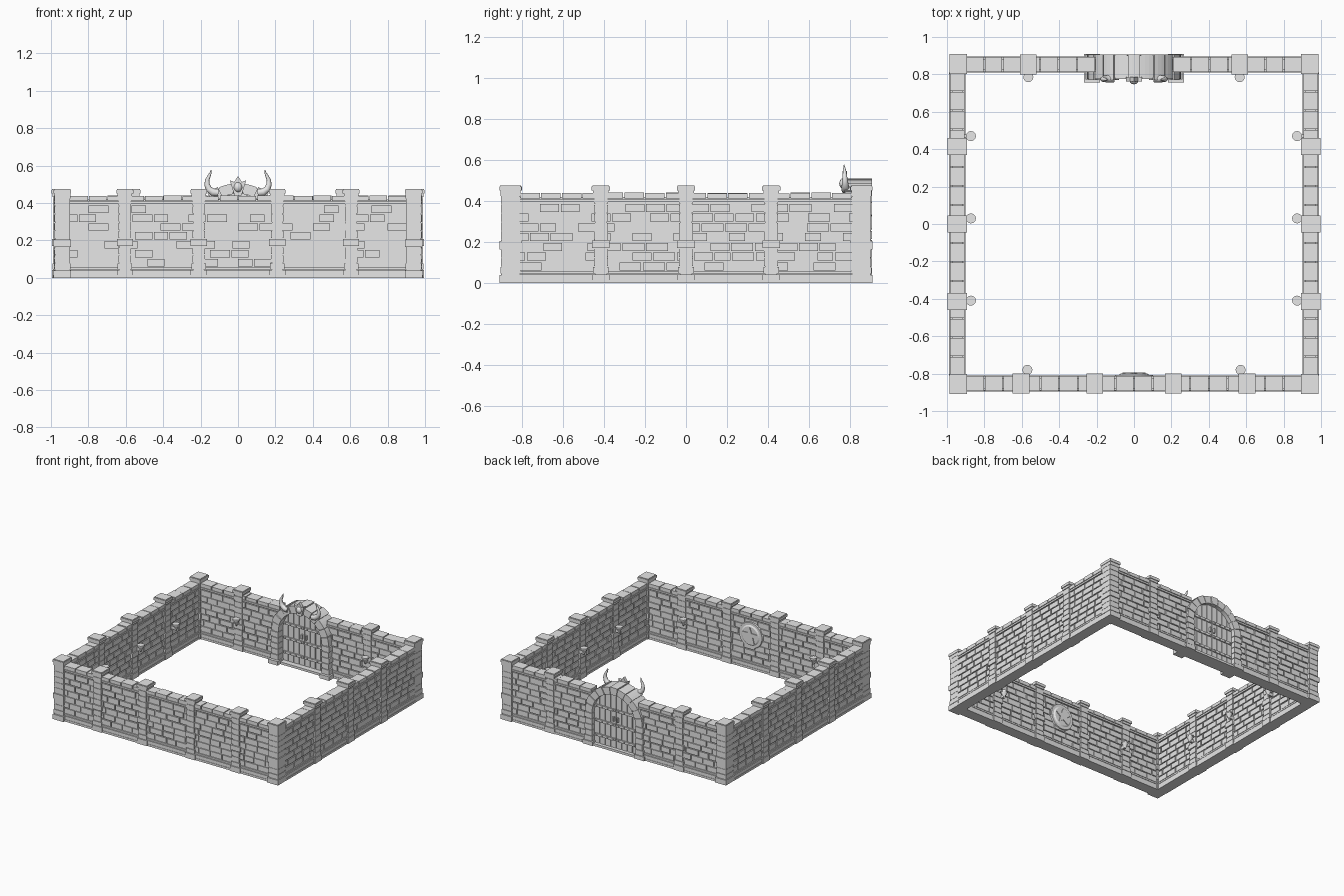
import bpy, bmesh, math, random
from mathutils import Matrix, Vector

if "Cube" in bpy.data.objects:
    bpy.data.objects.remove(bpy.data.objects["Cube"])

random.seed(4)
stone = bpy.data.materials.new("grey_stone")
stone.diffuse_color = (0.8, 0.8, 0.8, 1)
stone.use_nodes = True
stone.node_tree.nodes["Principled BSDF"].inputs["Base Color"].default_value = stone.diffuse_color
I = Matrix.Identity(4)


def finish(bm, name, smooth=False):
    bmesh.ops.recalc_face_normals(bm, faces=bm.faces)
    me = bpy.data.meshes.new(name)
    bm.to_mesh(me)
    bm.free()
    ob = bpy.data.objects.new(name, me)
    bpy.context.collection.objects.link(ob)
    me.materials.append(stone)
    if smooth:
        for p in me.polygons:
            p.use_smooth = True
        me.set_sharp_from_angle(angle=math.radians(40))


def box(bm, m, x0, x1, y0, y1, z0, z1):
    c = Vector(((x0 + x1) / 2, (y0 + y1) / 2, (z0 + z1) / 2))
    s = Matrix.Diagonal((x1 - x0, y1 - y0, z1 - z0, 1))
    bmesh.ops.create_cube(bm, size=1, matrix=m @ Matrix.Translation(c) @ s)


def prism(bm, pts, y0, y1):
    # extruded outline in the x-z plane
    a = [bm.verts.new((x, y0, z)) for x, z in pts]
    b = [bm.verts.new((x, y1, z)) for x, z in pts]
    n = len(pts)
    bm.faces.new(a)
    bm.faces.new(b[::-1])
    for i in range(n):
        j = (i + 1) % n
        bm.faces.new((a[i], b[i], b[j], a[j]))


def cone(bm, m, r1, r2, h, seg=12):
    bmesh.ops.create_cone(bm, cap_ends=True, segments=seg, radius1=r1, radius2=r2,
                          depth=h, matrix=m)


def wall(name, m, spans):
    bricks, trim = bmesh.new(), bmesh.new()
    for u0, u1 in spans:
        box(bricks, m, u0, u1, -.029, .029, 0.01, .42)
        # staggered brick courses
        rows, z0, pitch = 7, .062, .0475
        for r in range(rows):
            u = u0 - (.05 if r % 2 else 0)
            while u < u1:
                w = random.choice((.085, .1, .1, .115))
                a, b = max(u, u0), min(u + w - .008, u1)
                if b - a > .012:
                    t = .035 + random.uniform(0, .003)
                    box(bricks, m, a, b, -t, t, z0 + r * pitch, z0 + (r + 1) * pitch - .008)
                u += w
        # plinth courses and string course
        for z, h, t in ((0, .016, .043), (.016, .026, .04), (.046, .012, .038), (.394, .013, .039)):
            box(trim, m, u0, u1, -t, t, z, z + h)
        # coping stones
        n = round((u1 - u0) / .1)
        w = (u1 - u0) / n
        for i in range(n):
            box(trim, m, u0 + i * w + .003, u0 + (i + 1) * w - .003, -.04, .04, .411,
                .438 + random.uniform(-.002, .003))
    finish(bricks, name + "_bricks")
    finish(trim, name + "_plinth_and_coping")


def pillar(bm, m, u):
    t = m @ Matrix.Translation((u, 0, 0))
    box(t and bm, t, -.029, .029, -.041, .041, 0, .45)
    box(bm, t, -.043, .043, -.049, .049, 0, .042)
    box(bm, t, -.038, .038, -.047, .047, .046, .078)
    z = .083
    while z < .43:
        mid = .16 < z < .2
        w, d = (.043, .05) if mid else (.034, .045)
        box(bm, t, -w, w, -d, d, z, z + .037)
        z += .0435
    box(bm, t, -.038, .038, -.047, .047, .432, .45)
    # cap slab
    box(bm, t, -.045, .045, -.053, .053, .45, .47)
    box(bm, t, -.041, .041, -.049, .049, .47, .475)


def place(x, y, deg):
    return Matrix.Translation((x, y, 0)) @ Matrix.Rotation(math.radians(deg), 4, 'Z')


walls = {
    "front_wall": (place(0, -.852, 0), [(-.9, .9)], (-.605, -.21, .21, .605)),
    "back_wall": (place(0, .853, 0), [(-.9, -.205), (.205, .9)], (-.565, .565)),
    "left_wall": (place(-.945, 0, 90), [(-.81, .81)], (-.415, 0, .415)),
    "right_wall": (place(.945, 0, 90), [(-.81, .81)], (-.415, 0, .415)),
}
for name, (m, spans, posts) in walls.items():
    wall(name, m, spans)
    bm = bmesh.new()
    for u in posts:
        pillar(bm, m, u)
    finish(bm, name + "_pillars")

# corner posts
bm = bmesh.new()
for sx in (-1, 1):
    for sy in (-1, 1):
        t = Matrix.Translation((sx * .939, sy * .855, 0))
        for w, d, z0, z1 in ((.04, .044, 0, .45), (.047, .054, 0, .04), (.043, .049, .046, .078),
                             (.047, .053, .165, .205), (.043, .049, .425, .45),
                             (.047, .054, .45, .47), (.043, .05, .47, .475)):
            box(bm, t, -w, w, -d, d, z0, z1)
        z = .083
        while z < .42:
            if not .16 < z < .2:
                box(bm, t, -.042, .042, -.047, .047, z, z + .037)
            z += .0435
finish(bm, "corner_posts")

# torch bowls on brackets along the inner faces
bm = bmesh.new()
spots = [(s * .872, y, -s, 0) for s in (-1, 1) for y in (.47, .03, -.41)]
spots += [(s * .565, .785, 0, -1) for s in (-1, 1)] + [(s * .57, -.78, 0, 1) for s in (-1, 1)]
for x, y, nx, ny in spots:
    cone(bm, Matrix.Translation((x, y, .235)), .01, .025, .03)
    cone(bm, Matrix.Translation((x, y, .254)), .027, .027, .01)
    cone(bm, Matrix.Translation((x, y, .212)), .005, .01, .018)
    back = Matrix.Translation((x - nx * .02, y - ny * .02, .222))
    a, b = (.024, .008) if nx else (.008, .024)
    box(bm, back, -a, a, -b, b, -.012, .012)
finish(bm, "torch_sconces")

# round medallion inside the front wall
bm = bmesh.new()
turn = Matrix.Rotation(math.radians(-90), 4, 'X')
for r1, r2, y, h in ((.105, .1, -.814, .014), (.085, .07, -.805, .01)):
    cone(bm, Matrix.Translation((0, y, .27)) @ turn, r1, r2, h, 32)


def star(n, r, q, cx, cz):
    return [(cx + (q if i % 2 else r) * math.sin(math.pi * i / n),
             cz + (q if i % 2 else r) * math.cos(math.pi * i / n)) for i in range(2 * n)]


prism(bm, star(5, .066, .028, 0, .27), -.802, -.794)
finish(bm, "wall_medallion")

# gate arch: jamb blocks and wedge stones
IW, OW, SP, IR, OR = .19, .25, .26, .19, .245


def arc(w, rise, a):
    return (w * math.cos(a), SP + rise * math.sin(a))


bm = bmesh.new()
N = 11
for i in range(N):
    a0, a1 = math.pi * i / N, math.pi * (i + 1) / N
    g = .012
    k = .004 if i % 2 else 0
    steps = [a0 + g + (a1 - a0 - 2 * g) * j / 3 for j in range(4)]
    prism(bm, [arc(IW, IR, a) for a in steps] + [arc(OW + k, OR + k, a) for a in steps[::-1]],
          .775 - k, .905 + k / 2)
ring = [math.pi * j / 32 for j in range(33)]
for a, b in zip(ring, ring[1:]):
    prism(bm, [arc(IW + .005, IR + .005, a), arc(IW + .005, IR + .005, b),
               arc(OW - .006, OR - .006, b), arc(OW - .006, OR - .006, a)], .782, .9)
for s in (-1, 1):
    for r in range(5):
        w = .258 if r % 2 == 0 else .25
        x0, x1 = sorted((s * IW, s * w))
        box(bm, I, x0, x1, .772, .906, .035 + r * .045, .035 + (r + 1) * .045 - .006)
    x0, x1 = sorted((s * (IW + .004), s * .247))
    box(bm, I, x0, x1, .779, .9, 0, SP)
    x0, x1 = sorted((s * .183, s * .268))
    box(bm, I, x0, x1, .756, .909, 0, .032)
box(bm, I, -.2, .2, .79, .9, 0, .018)
finish(bm, "gate_arch")

# double door with planks and iron straps
bm, straps = bmesh.new(), bmesh.new()


def top_at(x):
    return SP + IR * math.sqrt(max(0, 1 - (x / IW) ** 2)) + .004


for s in (-1, 1):
    for i in range(4):
        xs = [.003 + .0475 * i + .0425 * j / 4 for j in range(5)]
        pts = [(s * xs[0], .015), (s * xs[-1], .015)] + [(s * x, top_at(x)) for x in xs[::-1]]
        prism(bm, pts, .833, .873)
    for z in (.085, .2, .315):
        x0, x1 = sorted((s * .006, s * .18))
        box(straps, I, x0, x1, .825, .881, z - .01, z + .01)
        for i in range(4):
            x = s * (.024 + .0475 * i)
            box(straps, I, x - .005, x + .005, .82, .886, z - .005, z + .005)
    box(straps, I, min(s * .012, s * .024), max(s * .012, s * .024), .818, .888, .23, .265)
sheet = [(-IW, .015), (IW, .015)] + [arc(IW, IR, a) for a in ring]
prism(bm, sheet, .842, .864)
finish(bm, "gate_planks")
finish(straps, "gate_straps")

# curved horns over the gate
bm = bmesh.new()
path = ((.105, .455, .021), (.135, .458, .021), (.157, .475, .018), (.166, .5, .0145),
        (.164, .525, .011), (.153, .548, .008), (.146, .563, .005), (.144, .578, .001))
S = 10
for s in (-1, 1):
    prev = None
    for i, (x, z, r) in enumerate(path):
        p, q = path[max(i - 1, 0)], path[min(i + 1, len(path) - 1)]
        d = Vector((q[0] - p[0], 0, q[1] - p[1])).normalized()
        side = Vector((d.z, 0, -d.x))
        c = Vector((x, .778 - .008 * i / 7, z))
        loop = []
        for j in range(S):
            a = 2 * math.pi * j / S
            v = c + side * r * math.cos(a) + Vector((0, r * math.sin(a), 0))
            loop.append(bm.verts.new((s * v.x, v.y, v.z)))
        if prev:
            for j in range(S):
                k = (j + 1) % S
                bm.faces.new((prev[j], prev[k], loop[k], loop[j]))
        else:
            bm.faces.new(loop)
        prev = loop
    bm.faces.new(prev)
finish(bm, "gate_horns", True)

# pointed crest and rounded boss at the keystone
bm = bmesh.new()
half = [(.018, .44), (.028, .47), (.044, .523), (.021, .512)]
prism(bm, half + [(0, .545)] + [(-x, z) for x, z in half[::-1]], .762, .785)
finish(bm, "keystone_crest")
bm = bmesh.new()
bmesh.ops.create_icosphere(bm, subdivisions=2, radius=1, matrix=Matrix.Translation(
    (0, .768, .485)) @ Matrix.Diagonal((.024, .022, .028, 1)))
finish(bm, "keystone_boss", True)
